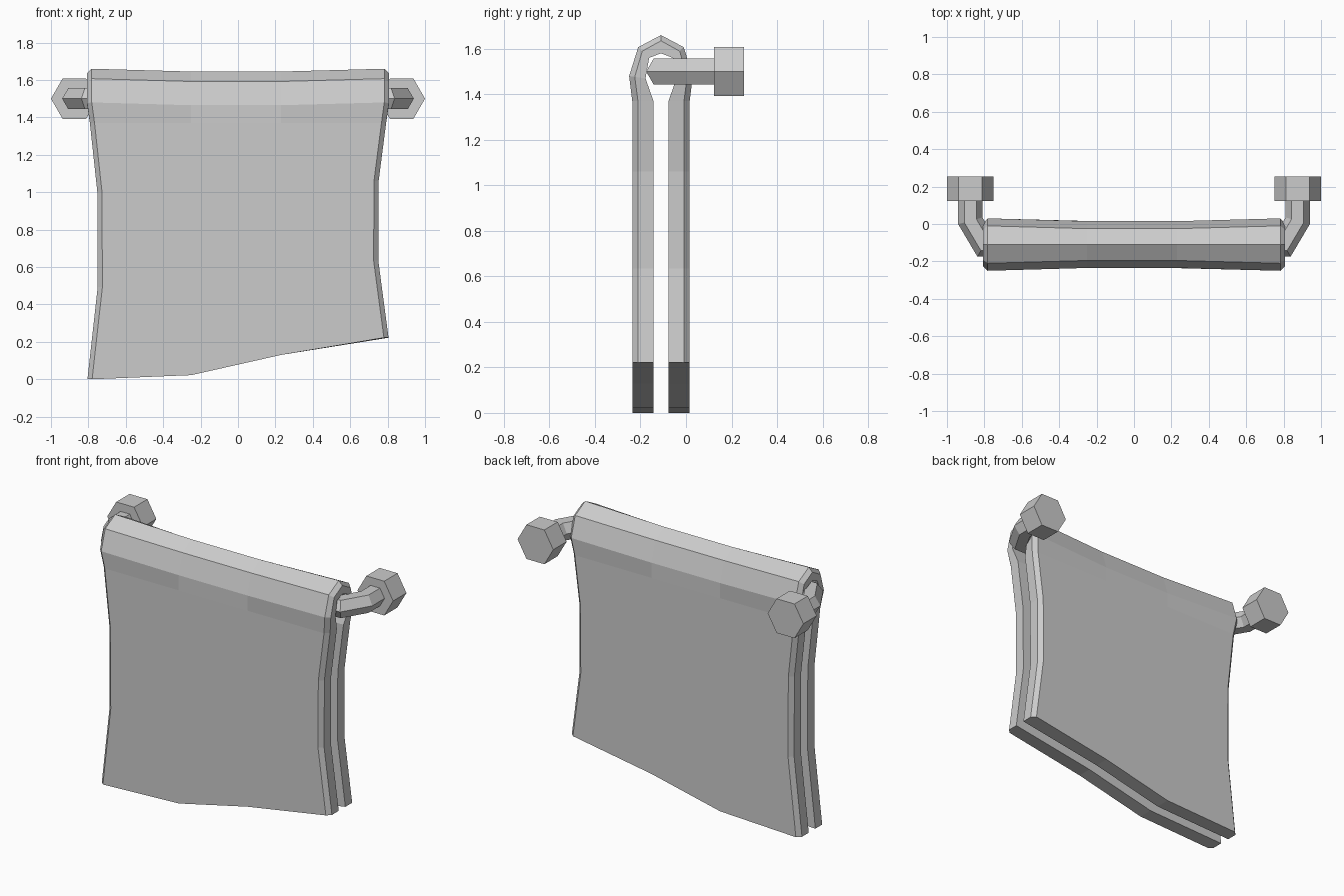
import bpy, bmesh, math
from mathutils import Vector

cube = bpy.data.objects.get("Cube")
if cube:
    bpy.data.objects.remove(cube, do_unlink=True)

grey = bpy.data.materials.new("light_grey")
grey.use_nodes = True
colour = (0.6, 0.6, 0.6, 1)
grey.diffuse_color = colour
grey.node_tree.nodes["Principled BSDF"].inputs["Base Color"].default_value = colour

CENTRE_Y, RAIL_Z, FOLD_Z = -0.11, 1.5, 1.37


def loft(name, rings, caps=None):
    """Skin a list of equal closed rings and cap both ends."""
    bm = bmesh.new()
    rows = [[bm.verts.new(p) for p in ring] for ring in rings]
    n = len(rows[0])
    for a, b in zip(rows, rows[1:]):
        for i in range(n):
            j = (i + 1) % n
            bm.faces.new((a[i], a[j], b[j], b[i]))
    for row in (rows[0], rows[-1]):
        for cap in caps or [range(n)]:
            bm.faces.new([row[i] for i in cap])
    bmesh.ops.recalc_face_normals(bm, faces=bm.faces)
    mesh = bpy.data.meshes.new(name)
    bm.to_mesh(mesh)
    bm.free()
    mesh.materials.append(grey)
    obj = bpy.data.objects.new(name, mesh)
    bpy.context.collection.objects.link(obj)
    return obj


# Towel: a thick sheet with chamfered side edges, folded over the rail
def hang_point(drop, column):
    """Height of a hanging row; the bottom hem rises towards the left."""
    hem = (0.0, 0.022, 0.13, 0.222)[column]
    return hem + drop * (FOLD_Z - hem)


def towel_ring(side, row):
    half_width, outer_y, outer_z, inner_y, inner_z, sag, drop = row
    xs = (-half_width, -0.25, 0.23, half_width)
    outer, inner = [], []
    for c, x in enumerate(xs):
        dip = sag if c in (1, 2) else 0
        zo = outer_z - dip if drop is None else hang_point(drop, c)
        zi = inner_z if drop is None else zo
        yo = max(outer_y - dip, 0)
        outer.append(Vector((x, CENTRE_Y + side * yo, zo)))
        inner.append(Vector((x, CENTRE_Y + side * inner_y, zi)))
    ends = []
    for c, sign in ((0, 1), (3, -1)):
        toward = (inner[c] - outer[c]).normalized()
        ends.append(outer[c] + toward * 0.025)
        outer[c].x += sign * 0.025
    return [ends[0], *outer, ends[1], *reversed(inner)]


# half width, outer y, outer z, inner y, inner z, sag, hanging fraction
half = [
    (0.805, 0.126, 0, 0.033, 0, 0, 0.0),
    (0.75, 0.126, 0, 0.033, 0, 0, 0.36),
    (0.752, 0.126, 0, 0.033, 0, 0, 0.73),
    (0.792, 0.126, 0, 0.033, 0, 0, 1.0),
    (0.807, 0.14, 1.48, 0.068, 1.47, 0.015, None),
    (0.807, 0.10, 1.607, 0.052, 1.56, 0.015, None),
]
peak = (0.807, 0.0, 1.66, 0.0, 1.58, 0.015, None)
rings = [towel_ring(-1, r) for r in half] + [towel_ring(-1, peak)]
rings += [towel_ring(1, r) for r in reversed(half)]
hem_caps = [(9, 0, 1), (9, 1, 2, 8), (8, 2, 3, 7), (7, 3, 4, 6), (6, 4, 5)]
loft("towel", rings, hem_caps)


# Rail: a six-sided bar with mitred bends running back to the wall
def hexagon(radius):
    return [(radius * math.cos(i * math.pi / 3), radius * math.sin(i * math.pi / 3))
            for i in range(6)]


bend = [Vector((0.875, 0.14)), Vector((0.875, 0.017)), Vector((0.80, CENTRE_Y))]
path = bend + [Vector((-p.x, p.y)) for p in reversed(bend)]
rail_rings = []
for i, p in enumerate(path):
    before = (p - path[i - 1]).normalized() if i else None
    after = (path[i + 1] - p).normalized() if i < len(path) - 1 else before
    before = before or after
    tangent = (before + after).normalized()
    stretch = 1 / tangent.dot(after)
    normal = Vector((-tangent.y, tangent.x)) * stretch
    rail_rings.append([(p.x + normal.x * a, p.y + normal.y * a, RAIL_Z + b)
                       for a, b in hexagon(0.065)])
loft("rail", rail_rings)

# Wall mounts: a hexagonal block at each end of the rail
for name, x in (("left_mount", 0.875), ("right_mount", -0.875)):
    loft(name, [[(x + a, y, RAIL_Z + b) for a, b in hexagon(0.125)]
                for y in (0.122, 0.255)])
